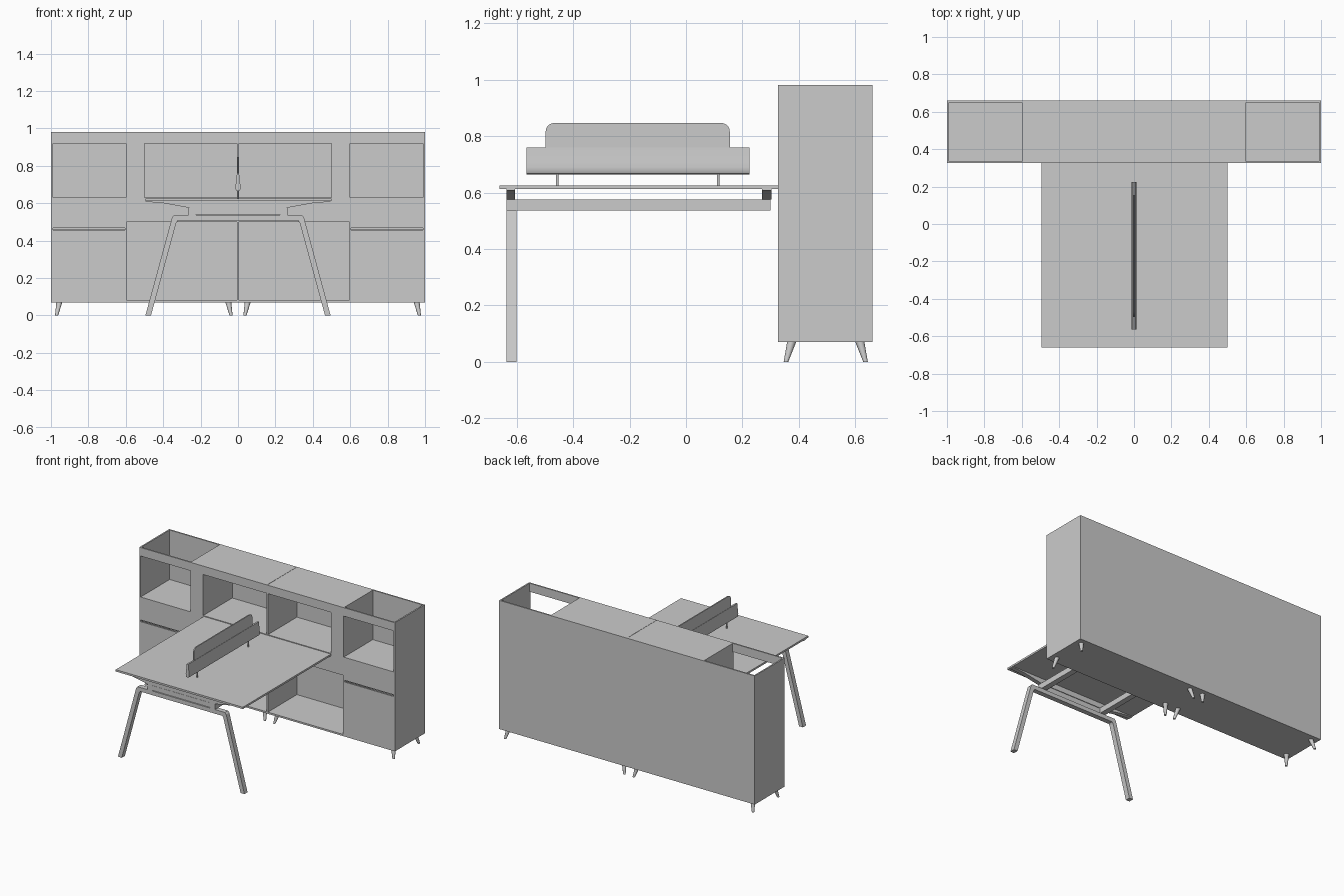
import bpy, bmesh, math
from mathutils import Vector

if "Cube" in bpy.data.objects:
    bpy.data.objects.remove(bpy.data.objects["Cube"])


def finish(name, bm, smooth=False):
    bmesh.ops.recalc_face_normals(bm, faces=bm.faces)
    me = bpy.data.meshes.new(name)
    bm.to_mesh(me)
    bm.free()
    ob = bpy.data.objects.new(name, me)
    bpy.context.collection.objects.link(ob)
    if smooth:
        bpy.context.view_layer.objects.active = ob
        bpy.ops.object.select_all(action='DESELECT')
        ob.select_set(True)
        bpy.ops.object.shade_smooth_by_angle(angle=math.radians(40))
    return ob


def box(name, x, y, z):
    """Axis-aligned box from (min, max) pairs."""
    bm = bmesh.new()
    bmesh.ops.create_cube(bm, size=1)
    for v in bm.verts:
        v.co = [r[0] + (c + 0.5) * (r[1] - r[0]) for c, r in zip(v.co, (x, y, z))]
    return finish(name, bm)


def extrude(name, pts, axis, a, b, smooth=False):
    """Extrude a closed profile along x (pts are y,z) or y (pts are x,z)."""
    place = (lambda p: (a, p[0], p[1])) if axis == 'x' else (lambda p: (p[0], a, p[1]))
    bm = bmesh.new()
    f = bm.faces.new([bm.verts.new(place(p)) for p in pts])
    new = bmesh.ops.extrude_face_region(bm, geom=[f], use_keep_orig=True)['geom']
    d = Vector((b - a, 0, 0)) if axis == 'x' else Vector((0, b - a, 0))
    bmesh.ops.translate(bm, vec=d, verts=[g for g in new if isinstance(g, bmesh.types.BMVert)])
    return finish(name, bm, smooth)


def post(name, bottom, top, r0, r1, n=16):
    """Tapered, optionally slanted round leg with level ends."""
    bm = bmesh.new()
    rings = []
    for c, r in ((bottom, r0), (top, r1)):
        rings.append([bm.verts.new((c[0] + r * math.cos(i * math.tau / n),
                                    c[1] + r * math.sin(i * math.tau / n), c[2])) for i in range(n)])
        bm.faces.new(rings[-1])
    for i in range(n):
        j = (i + 1) % n
        bm.faces.new((rings[0][i], rings[0][j], rings[1][j], rings[1][i]))
    return finish(name, bm, True)


F, B, T = 0.325, 0.66, 0.01   # cabinet front, back, board thickness

# Two mirrored cabinets
for s, side in ((-1, "left"), (1, "right")):
    def board(name, x0, x1, y, z):
        return box(f"{side}_{name}", sorted((s * x0, s * x1)), y, z)

    inner = (F + T, B - T)
    board("cabinet_back", 0, 1, (B - T, B), (0.07, 0.98))
    board("cabinet_bottom", 0, 1, (F, B - T), (0.07, 0.082))
    board("cabinet_outer_side", 1 - T, 1, (F, B - T), (0.082, 0.98))
    board("cabinet_inner_side", 0.001, 0.006, (F, B - T), (0.082, 0.98))
    board("lower_divider", 0.595, 0.605, (F, B - T), (0.082, 0.62))
    board("upper_divider", 0.594, 0.6, inner, (0.63, 0.975))
    board("upper_inner_divider", 0.5, 0.506, inner, (0.63, 0.975))
    board("shelf", 0.006, 1 - T, (F, B - T), (0.62, 0.63))
    board("filler_front", 0.5, 0.6, (F, F + T), (0.63, 0.92))
    board("front_rail", 0.006, 1 - T, (F, F + T), (0.92, 0.98))
    board("top_panel", 0.006, 0.6, inner, (0.97, 0.98))
    board("drawer_front", 0.605, 0.99, (F, F + T), (0.468, 0.62))
    board("drawer_bottom", 0.605, 0.99, inner, (0.458, 0.466))
    board("door", 0.605, 0.99, (F, F + T), (0.082, 0.456))
    board("apron_front", 0.006, 0.595, (F, F + T), (0.5, 0.62))

    # Splayed cabinet feet
    for xf, xt in ((0.97, 0.955), (0.037, 0.052)):
        for yf, yt, end in ((0.354, 0.374, "front"), (0.636, 0.616, "back")):
            post(f"{side}_{end}_foot", (s * xf, yf, 0), (s * xt, yt, 0.07), 0.008, 0.016)

    # Table rail resting on the leg frame
    board("table_rail", 0.225, 0.265, (-0.635, 0.30), (0.536, 0.575))

# Table top
box("table_top", (-0.495, 0.5), (-0.66, F), (0.612, 0.625))

# Tapered cross supports and tie bars under the top
for y0, y1, end in ((-0.635, -0.605, "front"), (0.27, 0.302, "back")):
    half = [(0.26, 0.575), (0.40, 0.6), (0.495, 0.608), (0.495, 0.612)]
    extrude(f"{end}_cross_support", half + [(-x, z) for x, z in reversed(half)], 'y', y0, y1)
    box(f"{end}_tie_bar", (-0.225, 0.225), (y0 + 0.002, y1 - 0.002), (0.54, 0.573))

# Bent A-shaped leg frame
outer = [(0.495, 0), (0.352, 0.525), (0.342, 0.536)]
inside = [(0.465, 0), (0.330, 0.495), (0.322, 0.507)]
frame = (outer + [(-x, z) for x, z in reversed(outer)]
         + [(-x, z) for x, z in inside] + list(reversed(inside)))
extrude("leg_frame", frame, 'y', -0.635, -0.60)

# Desk screen: teardrop base, rounded upper panel, two posts
drop = [(0.0, 0.664), (0.009, 0.667), (0.013, 0.675), (0.0135, 0.69), (0.011, 0.71),
        (0.008, 0.735), (0.006, 0.76)]
extrude("screen_base", drop + [(-x, z) for x, z in reversed(drop[1:])], 'y', -0.565, 0.225, True)

R, y0, y1, zt = 0.03, -0.497, 0.155, 0.846
arc = [(R * math.cos(i * math.pi / 16), R * math.sin(i * math.pi / 16)) for i in range(9)]
panel = ([(y0, 0.75), (y1, 0.75)]
         + [(y1 - R + c, zt - R + d) for c, d in arc]
         + [(y0 + R - c, zt - R + d) for c, d in reversed(arc)])
extrude("screen_panel", panel, 'x', -0.004, 0.004, True)

for y in (-0.456, 0.114):
    post("screen_post", (0, y, 0.625), (0, y, 0.68), 0.005, 0.005, 12)
